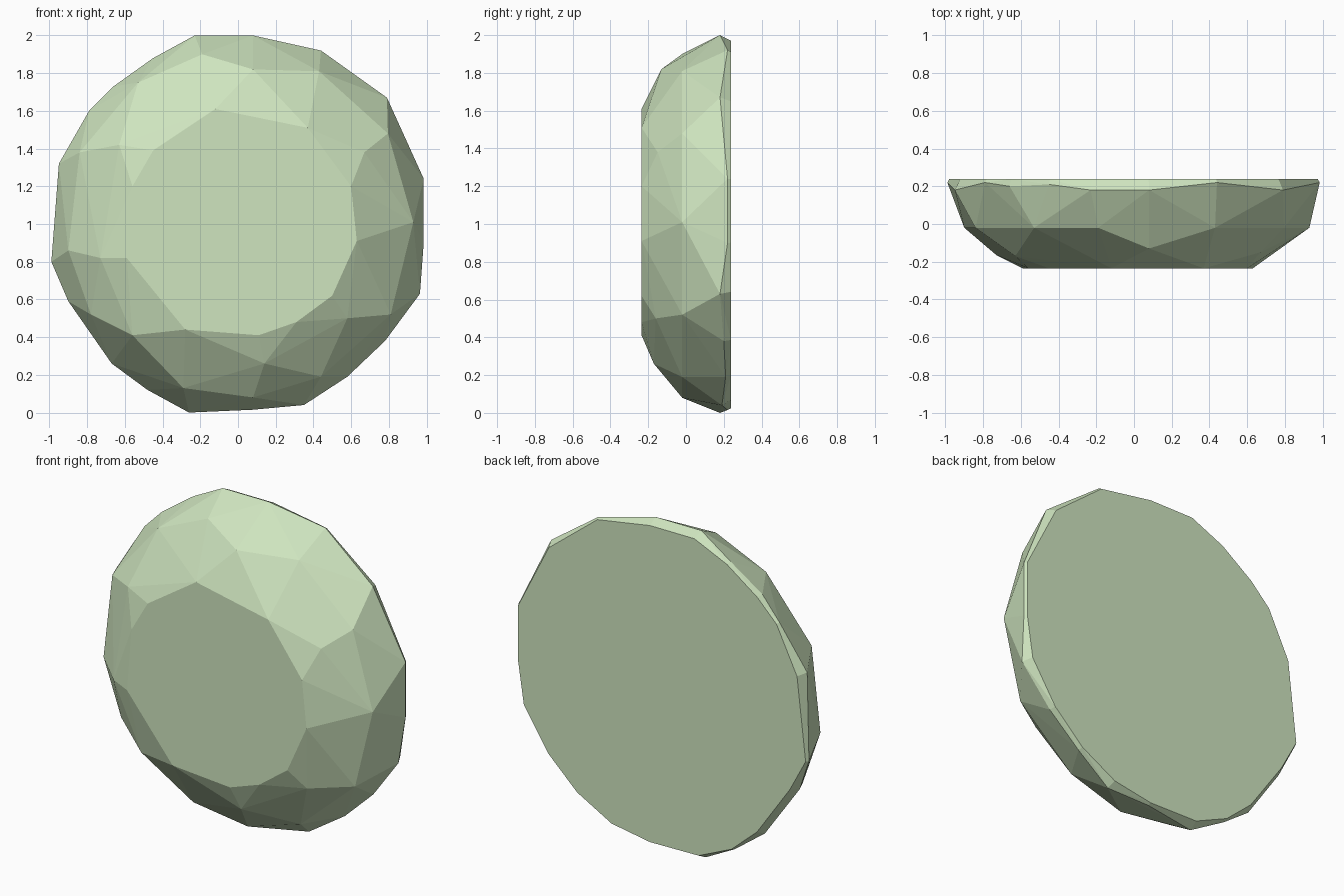
import bpy, bmesh

# Rim: widest outline (x, z, y)
rim = [(-.23, 2, .18), (.08, 2, .18), (.44, 1.92, .22), (.79, 1.67, .18),
       (.985, 1.24, .22), (.985, .9, .22), (.965, .63, .18), (.78, .38, .2),
       (.58, .19, .21), (.35, .04, .19), (.08, .015, .22), (-.26, 0, .18),
       (-.48, .12, .21), (-.67, .26, .19), (-.9, .59, .18), (-.99, .8, .22),
       (-.95, 1.32, .18), (-.79, 1.6, .22), (-.66, 1.73, .2), (-.45, 1.88, .21)]
# Sloping side: shallow ring, then deeper facet corners (x, z)
side = [(.93, 1.01), (.795, 1.48), (.43, 1.81), (-.19, 1.9), (-.53, 1.75),
        (-.84, 1.38), (-.9, .86), (-.78, .52), (-.29, .13), (.08, .08),
        (.44, .19), (.81, .52)]
shoulder = [(.08, 1.82, -.13), (.67, 1.38, -.15), (.58, .5, -.16), (.14, .26, -.17),
            (-.56, .41, -.14), (-.73, .82, -.165), (-.63, 1.42, -.17)]
# Flat front face outline (x, z)
front = [(.63, .91), (.6, 1.2), (.37, 1.51), (-.12, 1.61), (-.45, 1.39),
         (-.56, 1.2), (-.59, .82), (-.28, .44), (.11, .41), (.31, .48), (.5, .62)]

points = [(x, y, z) for x, z, y in rim + shoulder]
points += [(x, -.02, z) for x, z in side]
points += [(x, -.235, z) for x, z in front]
# Flat back, slightly inset from the rim
for x, z, y in rim:
    s = .97 if y < .2 else .99
    points.append((x * s, .238, 1 + (z - 1) * s))

# Wrap the corners in a convex faceted shell
bm = bmesh.new()
for p in points:
    bm.verts.new(p)
hull = bmesh.ops.convex_hull(bm, input=bm.verts)
loose = [v for v in bm.verts if not v.link_faces]
bmesh.ops.delete(bm, geom=loose, context='VERTS')
bmesh.ops.dissolve_limit(bm, angle_limit=.01, verts=bm.verts, edges=bm.edges)
bmesh.ops.recalc_face_normals(bm, faces=bm.faces)
mesh = bpy.data.meshes.new("faceted_disc")
bm.to_mesh(mesh)
bm.free()
obj = bpy.data.objects.new("faceted_disc", mesh)
bpy.context.collection.objects.link(obj)

# Pale green
mat = bpy.data.materials.new("pale_green")
mat.diffuse_color = (.62, .78, .52, 1)
mesh.materials.append(mat)
